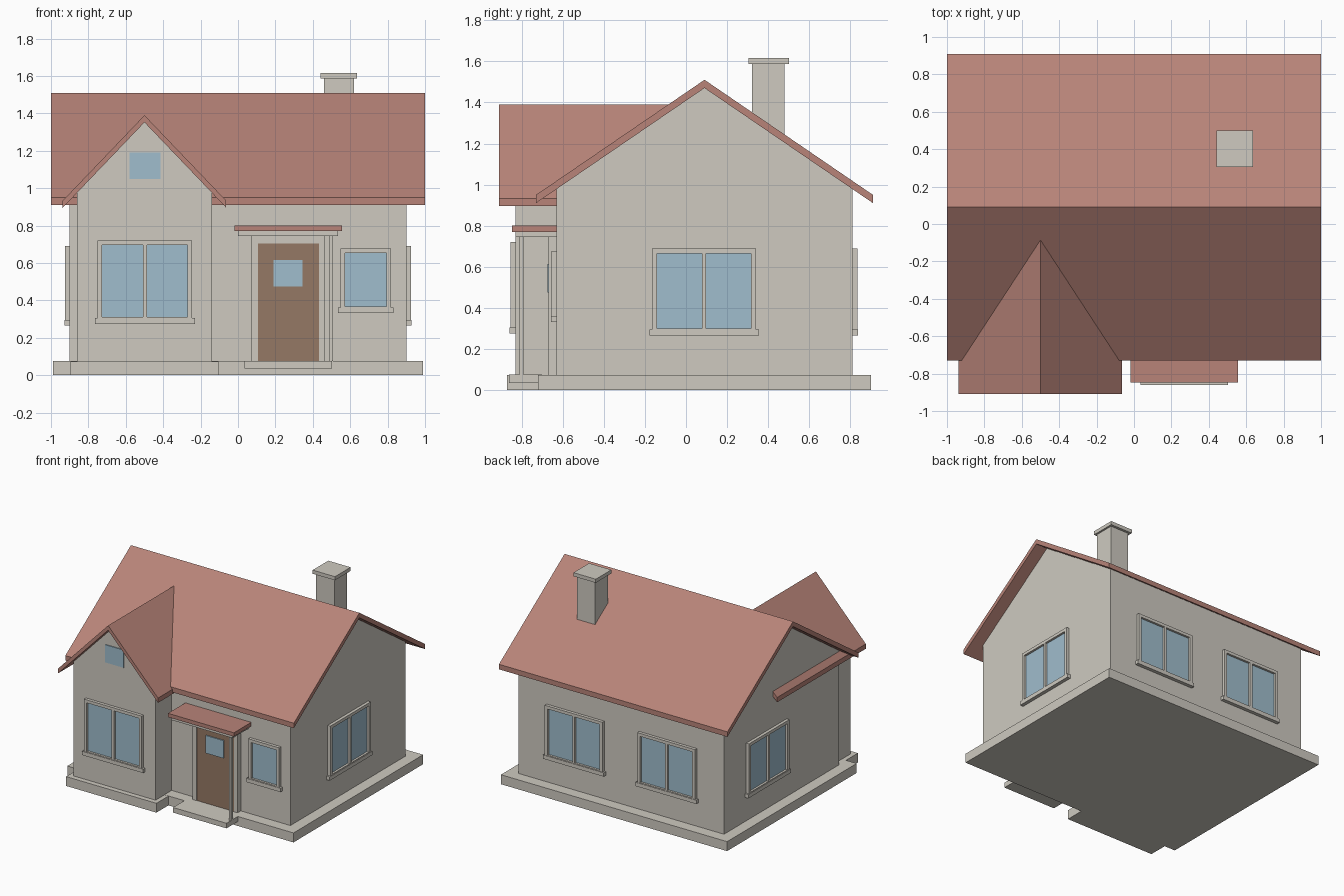
import bpy, bmesh, math
from mathutils import Matrix, Vector

if "Cube" in bpy.data.objects:
    bpy.data.objects.remove(bpy.data.objects["Cube"])


def material(name, rgb):
    m = bpy.data.materials.new(name)
    m.use_nodes = True
    m.diffuse_color = (*rgb, 1)
    bsdf = next(n for n in m.node_tree.nodes if n.type == 'BSDF_PRINCIPLED')
    bsdf.inputs["Base Color"].default_value = (*rgb, 1)
    return m


PLASTER = material("pale plaster", (.62, .59, .53))
TILE = material("clay red tile", (.48, .23, .19))
GLASS = material("blue glass", (.35, .51, .61))
WOOD = material("brown wood", (.30, .19, .13))


def finish(name, bm, mat, matrix=Matrix()):
    bmesh.ops.recalc_face_normals(bm, faces=bm.faces)
    mesh = bpy.data.meshes.new(name)
    bm.to_mesh(mesh)
    bm.free()
    mesh.materials.append(mat)
    ob = bpy.data.objects.new(name, mesh)
    ob.matrix_world = matrix
    bpy.context.collection.objects.link(ob)
    return ob


def boxes(name, mat, *spans, matrix=Matrix()):
    """One object of boxes, each given as (x0, x1, y0, y1, z0, z1)."""
    bm = bmesh.new()
    for x0, x1, y0, y1, z0, z1 in spans:
        place = Matrix.Translation(((x0 + x1) / 2, (y0 + y1) / 2, (z0 + z1) / 2))
        size = Matrix.Diagonal((x1 - x0, y1 - y0, z1 - z0, 1))
        bmesh.ops.create_cube(bm, size=1, matrix=place @ size)
    return finish(name, bm, mat, matrix)


def prism(name, mat, profile, start, end, axis):
    """Extrude a (side, height) profile along the x or y axis."""
    bm = bmesh.new()
    along = Vector((1, 0, 0)) if axis == 'x' else Vector((0, 1, 0))
    side = Vector((0, 1, 0)) if axis == 'x' else Vector((1, 0, 0))
    verts = [bm.verts.new(side * s + along * start + Vector((0, 0, h))) for s, h in profile]
    face = bm.faces.new(verts)
    new = bmesh.ops.extrude_face_region(bm, geom=[face])["geom"]
    moved = [g for g in new if isinstance(g, bmesh.types.BMVert)]
    bmesh.ops.translate(bm, verts=moved, vec=along * (end - start))
    return finish(name, bm, mat)


def gable(prefix, axis, mid, ridge, slope, thick, half_roof, half_wall, roof_span, wall_span):
    """Walls with a pointed top, and the pitched roof slab resting on them."""
    eave, under = ridge - half_roof * slope, ridge - thick
    top = under - half_wall * slope
    prism(prefix + "_roof", TILE,
          [(mid - half_roof, eave), (mid, ridge), (mid + half_roof, eave),
           (mid + half_roof, eave - thick), (mid, under), (mid - half_roof, eave - thick)],
          *roof_span, axis)
    prism(prefix + "_walls", PLASTER,
          [(mid - half_wall, 0.02), (mid + half_wall, 0.02), (mid + half_wall, top),
           (mid, under), (mid - half_wall, top)], *wall_span, axis)


def window(name, x, y, turn, width, z0, z1, panes):
    """Framed window facing -y before it is turned about z."""
    matrix = Matrix.Translation((x, y, 0)) @ Matrix.Rotation(math.radians(turn), 4, 'Z')
    w, rail, deep = width / 2, .024, .024
    parts = [(-w, -w + rail, -deep, .01, z0, z1), (w - rail, w, -deep, .01, z0, z1),
             (-w + rail, w - rail, -deep, .01, z1 - rail, z1),
             (-w + rail, w - rail, -deep, .01, z0, z0 + .006)]
    if panes == 2:
        parts.append((-.01, .01, -deep, .01, z0 + .006, z1 - rail))
    boxes(name + "_frame", PLASTER, *parts, matrix=matrix)
    boxes(name + "_sill", PLASTER, (-w - .014, w + .014, -.028, .01, z0 - .03, z0), matrix=matrix)
    boxes(name + "_glass", GLASS, (-w + .01, w - .01, -.007, .002, z0 + .002, z1 - .01),
          matrix=matrix)


# Main house and front bay
gable("main", 'x', .09, 1.51, .683, .04, .82, .72, (-1, 1), (-.9, .9))
gable("bay", 'y', -.5, 1.39, 1.045, .038, .437, .36, (-.91, .2), (-.83, 0))

# Ground course
boxes("main_plinth", PLASTER, (-.99, .99, -.72, .9, 0, .075))
boxes("bay_plinth", PLASTER, (-.895, -.105, -.87, -.5, 0, .074))

# Chimney
boxes("chimney_stack", PLASTER, (.46, .62, .32, .48, 1.1, 1.59))
boxes("chimney_cap", PLASTER, (.44, .635, .305, .5, 1.587, 1.616))

# Windows on every side
window("bay_window", -.4975, -.83, 0, .505, .305, .72, 2)
window("front_window", .683, -.63, 0, .27, .362, .677, 1)
window("left_window", .9, .088, 90, .505, .295, .69, 2)
window("right_window", -.9, .28, -90, .505, .295, .69, 2)
for label, x in (("left", .4), ("right", -.41)):
    window("back_" + label + "_window", x, .81, 180, .505, .295, .69, 2)
boxes("attic_window", GLASS, (-.58, -.415, -.837, -.829, 1.05, 1.19))

# Entrance
boxes("door_frame", PLASTER, (.072, .107, -.67, -.62, .075, .745),
      (.433, .466, -.67, -.62, .075, .745), (.107, .433, -.67, -.62, .705, .745))
boxes("door", WOOD, (.107, .433, -.667, -.62, .075, .705))
boxes("door_glass", GLASS, (.19, .345, -.675, -.666, .475, .615))
boxes("porch_step", PLASTER, (.035, .503, -.862, -.7, .035, .0755))
boxes("porch_post", PLASTER, (.487, .508, -.81, -.79, .075, .746))
boxes("canopy_beam", PLASTER, (0, .535, -.83, -.62, .745, .77))
boxes("canopy_roof", TILE, (-.02, .557, -.847, -.62, .77, .8))
